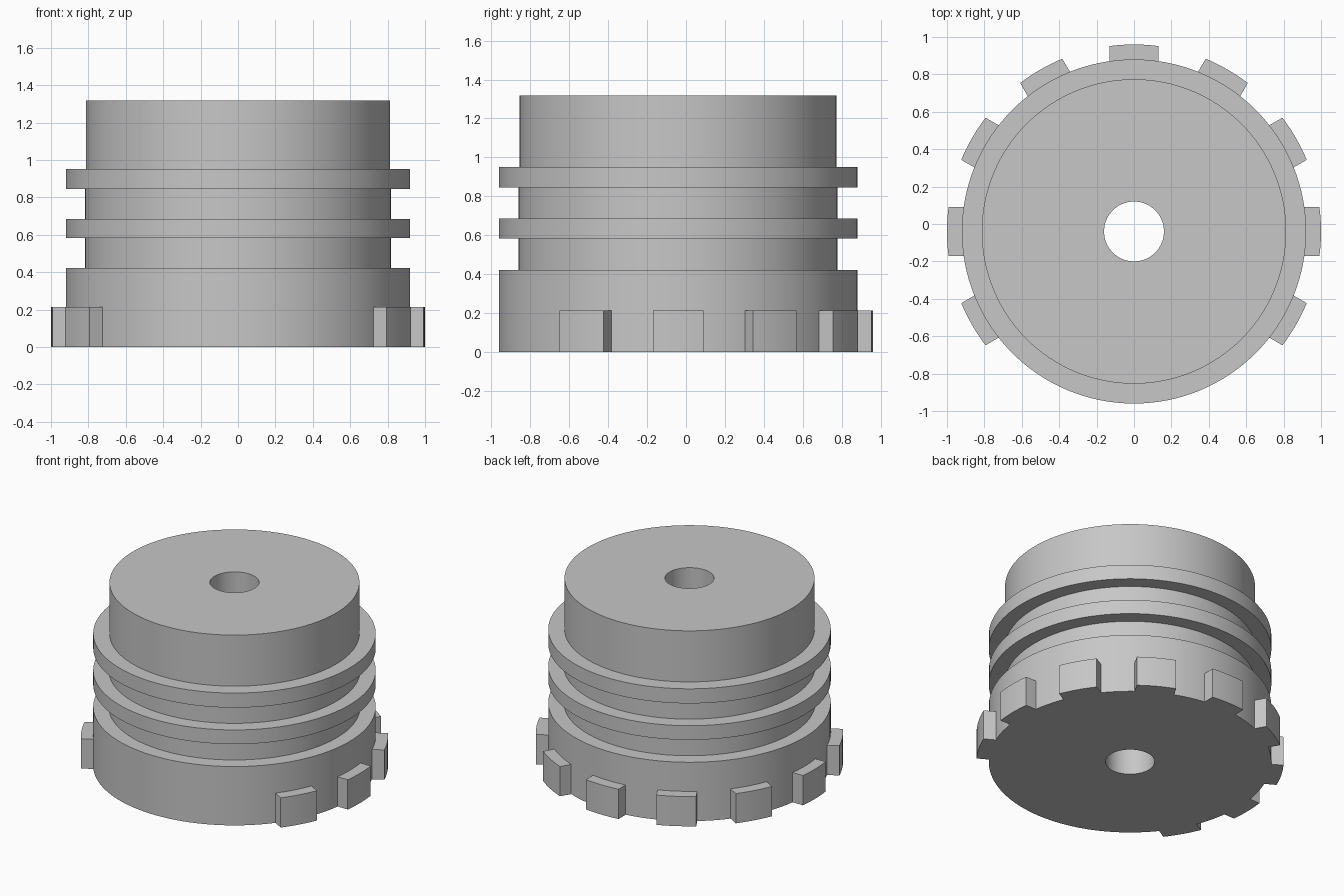
import bpy, bmesh, math
from mathutils import Matrix

default = bpy.data.objects.get("Cube")
if default:
    bpy.data.objects.remove(default, do_unlink=True)

CENTRE_Y = -0.04
BODY_R = 0.92

grey = bpy.data.materials.new("plain_grey")
grey.use_nodes = True
colour = (0.57, 0.57, 0.57, 1)
grey.diffuse_color = colour
grey.node_tree.nodes["Principled BSDF"].inputs["Base Color"].default_value = colour


def finish(name, bm):
    """Turn a bmesh into a named object with sharp-edged smooth shading."""
    bmesh.ops.recalc_face_normals(bm, faces=bm.faces)
    mesh = bpy.data.meshes.new(name)
    bm.to_mesh(mesh)
    bm.free()
    mesh.materials.append(grey)
    obj = bpy.data.objects.new(name, mesh)
    bpy.context.collection.objects.link(obj)
    obj.location.y = CENTRE_Y
    bpy.ops.object.select_all(action='DESELECT')
    obj.select_set(True)
    bpy.context.view_layer.objects.active = obj
    bpy.ops.object.shade_smooth_by_angle(angle=math.radians(30))
    return obj


def lathe(name, profile, steps=128):
    """Revolve a closed (radius, height) profile about the z axis."""
    bm = bmesh.new()
    verts = [bm.verts.new((r, 0, z)) for r, z in profile]
    edges = [bm.edges.new((a, b)) for a, b in zip(verts, verts[1:] + verts[:1])]
    bmesh.ops.spin(bm, geom=verts + edges, cent=(0, 0, 0), axis=(0, 0, 1),
                   angle=math.tau, steps=steps, use_merge=True)
    bmesh.ops.remove_doubles(bm, verts=bm.verts, dist=1e-5)
    return finish(name, bm)


# Body: wide base, two flanges, grooves and neck, bored through
BORE_R, GROOVE_R, NECK_R = 0.16, 0.819, 0.814
lathe("grooved_body", [
    (BORE_R, 0), (BODY_R, 0), (BODY_R, 0.423), (GROOVE_R, 0.423),
    (GROOVE_R, 0.584), (BODY_R, 0.584), (BODY_R, 0.686), (GROOVE_R, 0.686),
    (GROOVE_R, 0.846), (BODY_R, 0.846), (BODY_R, 0.951), (NECK_R, 0.951),
    (NECK_R, 1.318), (BORE_R, 1.318),
])


# Teeth: parallel-sided blocks with a curved outer face
def tooth(name, angle, half_width=0.13, height=0.214, steps=6):
    bm = bmesh.new()
    half = math.asin(half_width)
    arc = [half * (2 * i / steps - 1) for i in range(steps + 1)]
    outline = [(math.cos(a), math.sin(a)) for a in arc]
    outline += [(BODY_R - 0.03, half_width), (BODY_R - 0.03, -half_width)]
    base = bm.faces.new([bm.verts.new((x, y, 0)) for x, y in outline])
    top = bmesh.ops.extrude_face_region(bm, geom=[base], use_keep_orig=True)["geom"]
    bmesh.ops.translate(bm, vec=(0, 0, height),
                        verts=[v for v in top if isinstance(v, bmesh.types.BMVert)])
    bm.transform(Matrix.Rotation(math.radians(angle), 4, 'Z'))
    return finish(name, bm)


# Nine teeth around the sides and back, leaving the front smooth
for i in range(9):
    tooth(f"tooth_{i + 1}", -30 + 30 * i)
